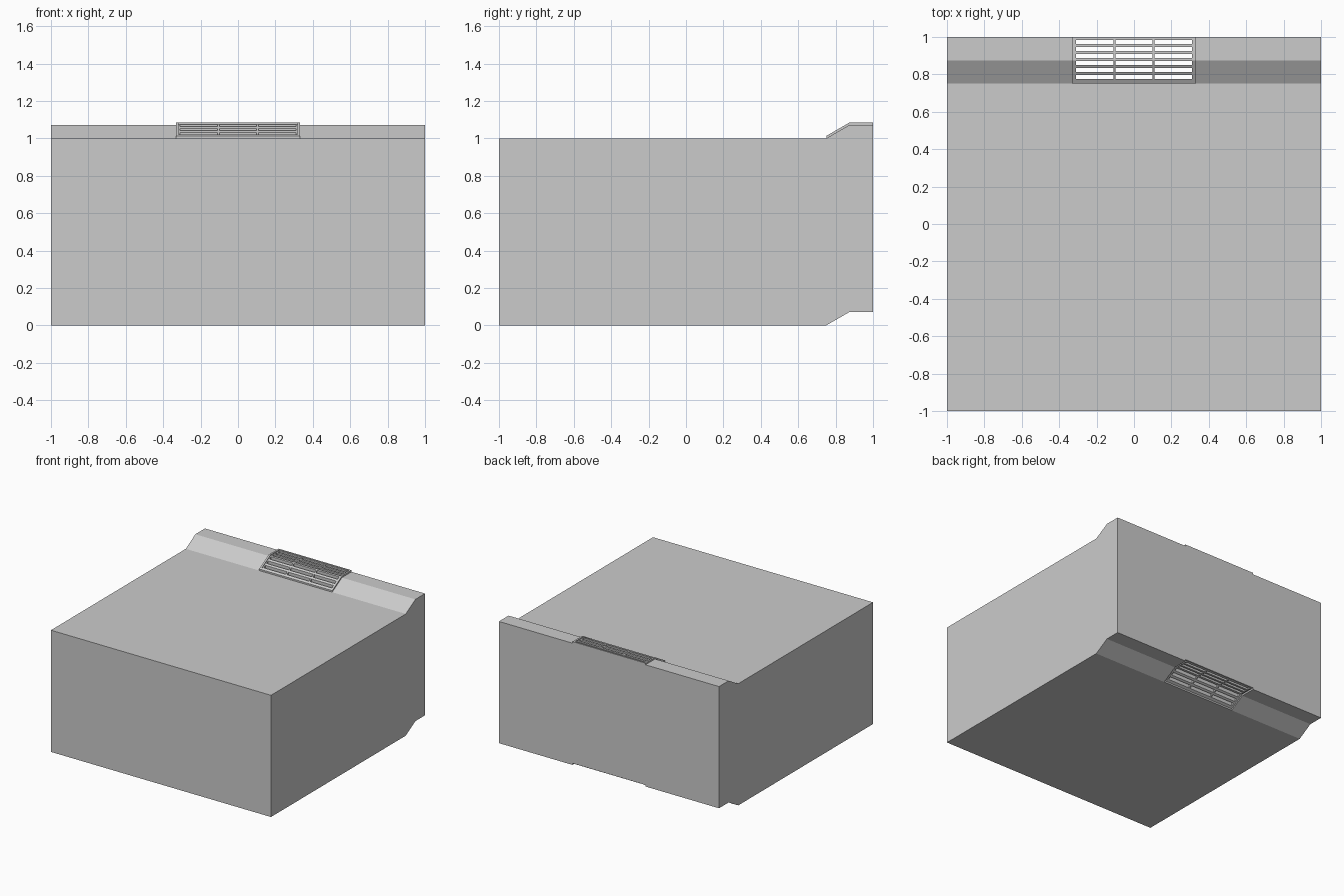
import bpy, bmesh
from math import radians

if "Cube" in bpy.data.objects:
    bpy.data.objects.remove(bpy.data.objects["Cube"])

HEIGHT, RISE = 1.0, 0.072
FRAME_LIFT, SLAT_LIFT = 0.013, 0.005
Y0, YB = 0.75, 0.875            # foot and top of the sloped step
FX, IX = 0.332, 0.318           # outer and inner half width of the vent frame
IY0, IY1 = 0.764, 0.987         # inner frame limits in y

# slot openings: 3 columns by 6 rows
cols = [(c - 0.1, c + 0.1) for c in (-0.21, 0, 0.21)]
rows = [(c - 0.0105, c + 0.0105) for c in (0.973 - 0.0374 * k for k in range(6))]

xs = sorted({-1, -FX, -IX, IX, FX, 1, *[v for c in cols for v in c]})
ys = sorted({-1, Y0, IY0, YB, IY1, 1, *[v for r in rows for v in r]})


def base(y):
    return RISE * min(1, max(0, (y - Y0) / (YB - Y0)))


def lift(i, j):
    """Raised height of a plan cell, or None where it is open."""
    if not (0 <= i < len(xs) - 1 and 0 <= j < len(ys) - 1):
        return None
    x, y = (xs[i] + xs[i + 1]) / 2, (ys[j] + ys[j + 1]) / 2
    if abs(x) > FX or y < Y0:
        return 0.0
    if abs(x) > IX or not IY0 < y < IY1:
        return FRAME_LIFT
    if any(a < x < b for a, b in cols) and any(a < y < b for a, b in rows):
        return None
    return SLAT_LIFT


def build(name, wanted):
    bm = bmesh.new()

    def quad(*pts):
        bm.faces.new([bm.verts.new(p) for p in pts])

    def wall(p, q, low, high):
        quad((*p, base(p[1]) + low), (*q, base(q[1]) + low),
             (*q, base(q[1]) + high), (*p, base(p[1]) + high))

    for i in range(len(xs) - 1):
        for j in range(len(ys) - 1):
            h = lift(i, j)
            if h is None or not wanted(h):
                continue
            a, b = (xs[i], ys[j]), (xs[i + 1], ys[j])
            c, d = (xs[i + 1], ys[j + 1]), (xs[i], ys[j + 1])
            quad(*[(*p, base(p[1]) + h + HEIGHT) for p in (a, b, c, d)])
            quad(*[(*p, base(p[1]) + h) for p in (d, c, b, a)])
            for p, q, n in ((a, b, lift(i, j - 1)), (b, c, lift(i + 1, j)),
                            (c, d, lift(i, j + 1)), (d, a, lift(i - 1, j))):
                if n is None:
                    wall(p, q, h, h + HEIGHT)
                elif n < h:
                    wall(p, q, n + HEIGHT, h + HEIGHT)
                elif n > h:
                    wall(p, q, h, n)
    bmesh.ops.remove_doubles(bm, verts=bm.verts, dist=1e-5)
    bmesh.ops.dissolve_limit(bm, angle_limit=radians(1), verts=bm.verts, edges=bm.edges)
    mesh = bpy.data.meshes.new(name)
    bm.to_mesh(mesh)
    bm.free()
    ob = bpy.data.objects.new(name, mesh)
    bpy.context.collection.objects.link(ob)


# stepped solid block, then the raised grille whose slots run right through
build("stepped_block", lambda h: h == 0)
build("vent_frame", lambda h: h == FRAME_LIFT)
build("vent_slats", lambda h: h == SLAT_LIFT)
